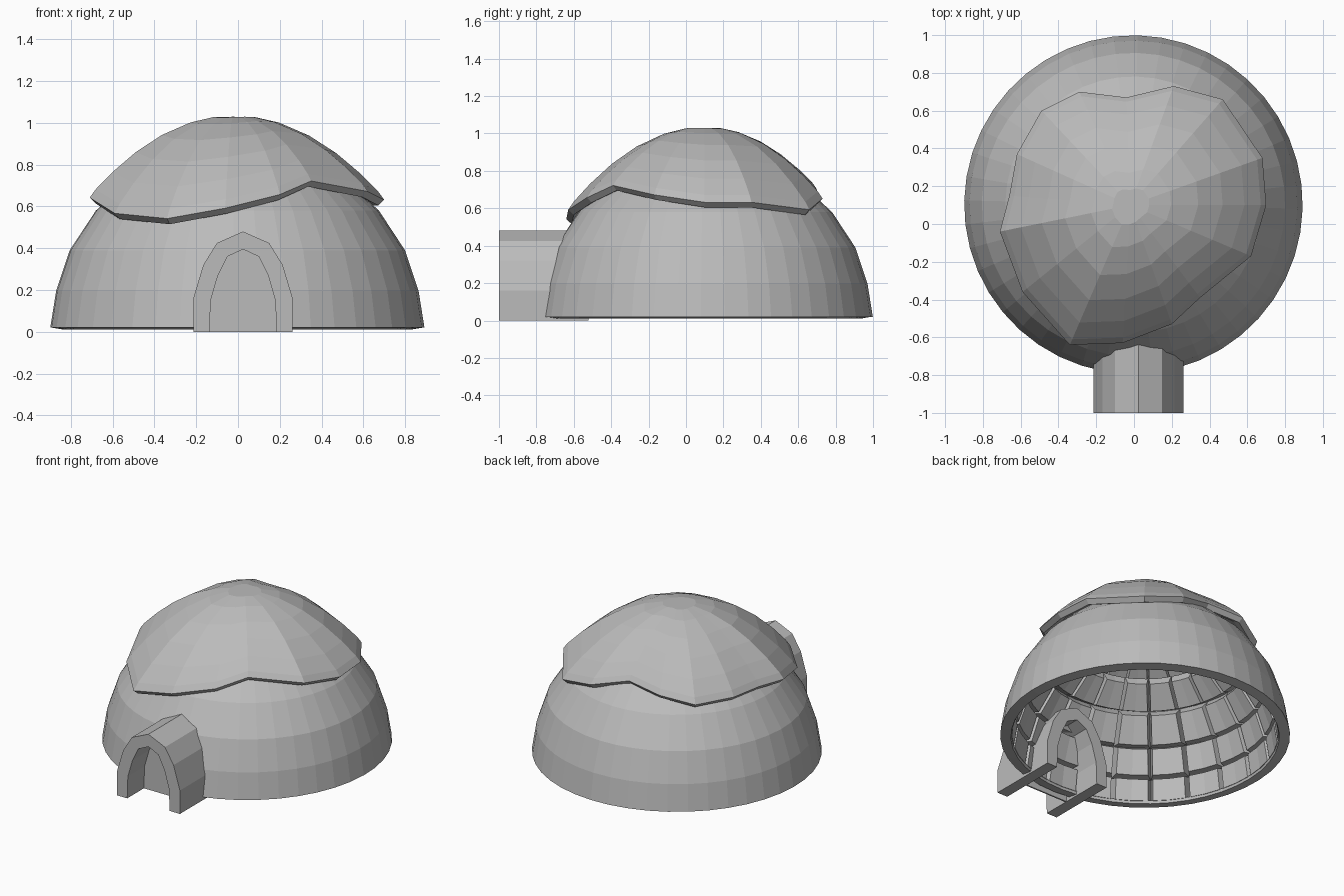
import bpy, bmesh
from math import cos, sin, tau
from mathutils import Vector

if "Cube" in bpy.data.objects:
    bpy.data.objects.remove(bpy.data.objects["Cube"])

grey = bpy.data.materials.new("snow grey")
grey.use_nodes = True
grey.diffuse_color = (0.5, 0.5, 0.5, 1)
grey.node_tree.nodes["Principled BSDF"].inputs["Base Color"].default_value = (0.5, 0.5, 0.5, 1)

CENTRE = Vector((-.003, 0.103, 0))
SIDES = 22
TWIST = -.025


def finish(bm, name):
    bmesh.ops.recalc_face_normals(bm, faces=bm.faces)
    mesh = bpy.data.meshes.new(name)
    bm.to_mesh(mesh)
    bm.free()
    mesh.materials.append(grey)
    obj = bpy.data.objects.new(name, mesh)
    bpy.context.collection.objects.link(obj)
    return obj


def bridge(bm, a, b):
    """Join two closed loops of vertices with quads."""
    for i in range(len(a)):
        j = (i + 1) % len(a)
        bm.faces.new((a[i], a[j], b[j], b[i]))


def polar(r, z, step):
    a = TWIST + tau * step / SIDES
    return CENTRE + Vector((r * cos(a), r * sin(a), z))


def circle(bm, r, z):
    return [bm.verts.new(polar(r, z, k / 2)) for k in range(SIDES * 2)]


# Dome of curved wedge blocks: outer faces touch, inner faces leave open joints
profile = [(.896, .02), (.868, .195), (.803, .39), (.678, .58), (.515, .73), (.33, .85), (.13, .92)]
bm = bmesh.new()
for row, (low, high) in enumerate(zip(profile, profile[1:])):
    for k in range(SIDES):
        steps = (k, k + .5, k + 1)
        outer = [polar(*low, s) for s in steps] + [polar(*high, s) for s in steps[::-1]]
        normal = (outer[2] - outer[0]).cross(outer[5] - outer[0]).normalized()
        mid = sum(outer, Vector()) / 6
        inner = [mid + (p - mid) * .8 - normal * .07 for p in outer]
        loops = [[bm.verts.new(p) for p in side] for side in (outer, inner)]
        for v in loops:
            bm.faces.new((v[0], v[1], v[4], v[5]))
            bm.faces.new((v[1], v[2], v[3], v[4]))
        bridge(bm, *loops)
finish(bm, "dome_blocks")

# Continuous footing under the lowest row
bm = bmesh.new()
loops = [circle(bm, r, z) for r, z in ((.895, .021), (.83, .01), (.825, .03), (.88, .04))]
for i in range(4):
    bridge(bm, loops[i - 1], loops[i])
finish(bm, "base_ring")

# Keystone closing the top of the dome
bm = bmesh.new()
loops = [circle(bm, .13, .92), circle(bm, .11, .87)]
for loop in loops:
    bm.faces.new(loop)
bridge(bm, *loops)
finish(bm, "dome_keystone")

# Snow cap with an uneven, drooping rim and a bevelled edge
rim = [(.7, .1, .61), (.68, .35, .61), (.47, .66, .57), (.21, .73, .63),
       (-.04, .67, .7), (-.29, .7, .68), (-.49, .6, .63), (-.62, .37, .63),
       (-.66, .15, .63), (-.71, -.04, .62), (-.59, -.36, .545), (-.34, -.64, .52),
       (-.06, -.63, .57), (.2, -.53, .635), (.35, -.39, .7), (.62, -.17, .65)]
steps = [.14, .3, .5, .68, .84, .96]
apex = Vector((-.02, .1, 1.035))
bm = bmesh.new()


def rim_loop(scale, lift):
    """Copy of the rim, pulled towards the apex and raised."""
    loop = []
    for x, y, z in rim:
        p = apex.lerp(Vector((x, y, 0)), scale)
        p.z = z + lift
        loop.append(bm.verts.new(p))
    return loop


def cap_surface(shrink, drop):
    loops = []
    for t in steps:
        loop = rim_loop(t * shrink, 0)
        for v in loop:
            v.co.z = apex.z - (apex.z - v.co.z - .03) * t ** 2.05 - drop
        loops.append(loop)
    for a, b in zip(loops, loops[1:]):
        bridge(bm, a, b)
    bm.faces.new(loops[0])
    return loops[-1]


edge = [cap_surface(1, 0), rim_loop(1, .022), rim_loop(.96, -.005), cap_surface(.95, .05)]
for a, b in zip(edge, edge[1:]):
    bridge(bm, a, b)
finish(bm, "snow_cap")

# Entrance tunnel: an arched wall running into the dome
half_outer = [(.238, 0), (.238, .16), (.19, .32), (.125, .425)]
half_inner = [(.16, 0), (.155, .15), (.12, .27), (.075, .36)]


def arch(half, top):
    return half + [(0, top)] + [(-x, z) for x, z in reversed(half)]


def arch_loop(bm, line, y):
    return [bm.verts.new((x + .024, y, z)) for x, z in line]


outline = arch(half_outer, .48), arch(half_inner, .395)
bm = bmesh.new()
ends = [[arch_loop(bm, line, y) for line in outline] for y in (-1, -.52)]
for out, inn in ends:
    for i in range(len(out) - 1):
        bm.faces.new((out[i], out[i + 1], inn[i + 1], inn[i]))
bridge(bm, ends[0][0] + ends[0][1][::-1], ends[1][0] + ends[1][1][::-1])
finish(bm, "entrance_tunnel")

# Thin panel closing the doorway
bm = bmesh.new()
front, back = [arch_loop(bm, outline[1], y) for y in (-.82, -.81)]
bm.faces.new(front)
bm.faces.new(back)
bridge(bm, front, back)
finish(bm, "door_panel")
